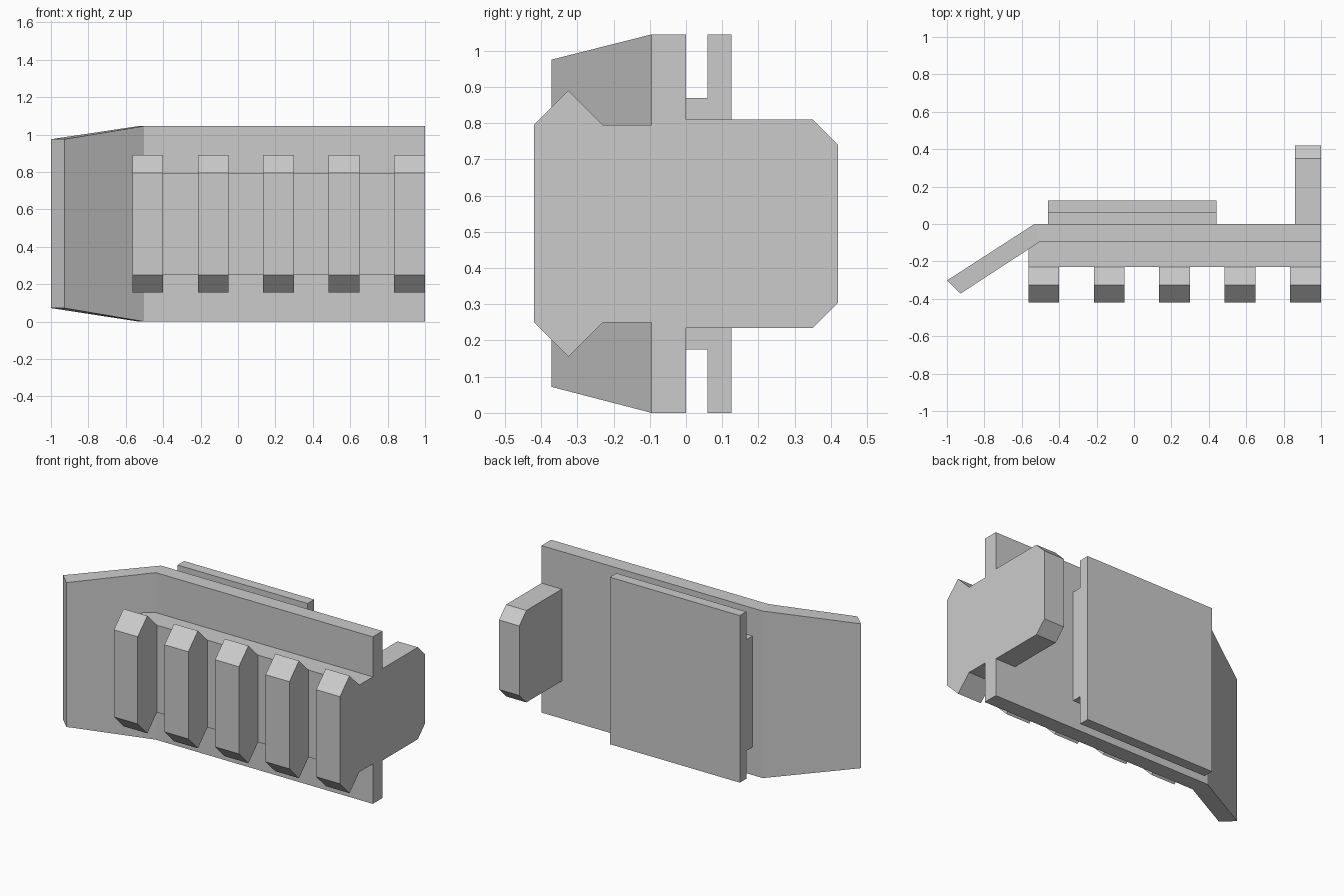
import bpy
import bmesh

cube = bpy.data.objects.get("Cube")
if cube:
    bpy.data.objects.remove(cube, do_unlink=True)

grey = bpy.data.materials.new("plain grey")
grey.use_nodes = True
colour = (0.6, 0.6, 0.6, 1)
grey.diffuse_color = colour
grey.node_tree.nodes["Principled BSDF"].inputs["Base Color"].default_value = colour


def loft(name, rings):
    """Skin a solid through matching rings of points and cap both ends."""
    bm = bmesh.new()
    loops = [[bm.verts.new(p) for p in ring] for ring in rings]
    for a, b in zip(loops, loops[1:]):
        for i in range(len(a)):
            j = (i + 1) % len(a)
            bm.faces.new((a[i], a[j], b[j], b[i]))
    bm.faces.new(loops[0])
    bm.faces.new(loops[-1])
    bmesh.ops.recalc_face_normals(bm, faces=bm.faces)
    mesh = bpy.data.meshes.new(name)
    bm.to_mesh(mesh)
    bm.free()
    mesh.materials.append(grey)
    obj = bpy.data.objects.new(name, mesh)
    bpy.context.collection.objects.link(obj)
    return obj


def prism(name, x0, x1, profile):
    """Extrude a (y, z) profile along x."""
    return loft(name, [[(x, y, z) for y, z in profile] for x in (x0, x1)])


def rect(y0, y1, z0, z1):
    return [(y0, z0), (y1, z0), (y1, z1), (y0, z1)]


HEIGHT = 1.045

# Main plate with its bent, tapering wing: front and back corner per station
stations = [
    ((1, -0.095), (1, 0), 0, HEIGHT),
    ((-0.503, -0.095), (-0.532, 0), 0, HEIGHT),
    ((-0.927, -0.372), (-1, -0.302), 0.072, 0.975),
]
loft("main_plate", [
    [(*front, low), (*back, low), (*back, high), (*front, high)]
    for front, back, low, high in stations
])

# Front rail carrying the teeth
prism("front_rail", -0.565, 1, rect(-0.23, -0.09, 0.25, 0.795))

# Five pointed teeth, evenly spaced
tooth = [(-0.42, 0.25), (-0.325, 0.155), (-0.23, 0.25),
         (-0.23, 0.795), (-0.325, 0.89), (-0.42, 0.795)]
for i in range(5):
    start = -0.565 + i * 0.35
    prism(f"tooth_{i + 1}", start, start + 0.165, tooth)

# Back slab and the narrower spacer behind the plate
prism("back_spacer", -0.46, 0.44, rect(0, 0.06, 0.175, 0.87))
prism("back_slab", -0.46, 0.44, rect(0.06, 0.125, 0, HEIGHT))

# Chamfered block at the rear left end
prism("rear_block", 0.86, 1, [
    (0, 0.235), (0.35, 0.235), (0.42, 0.305),
    (0.42, 0.74), (0.35, 0.81), (0, 0.81),
])
